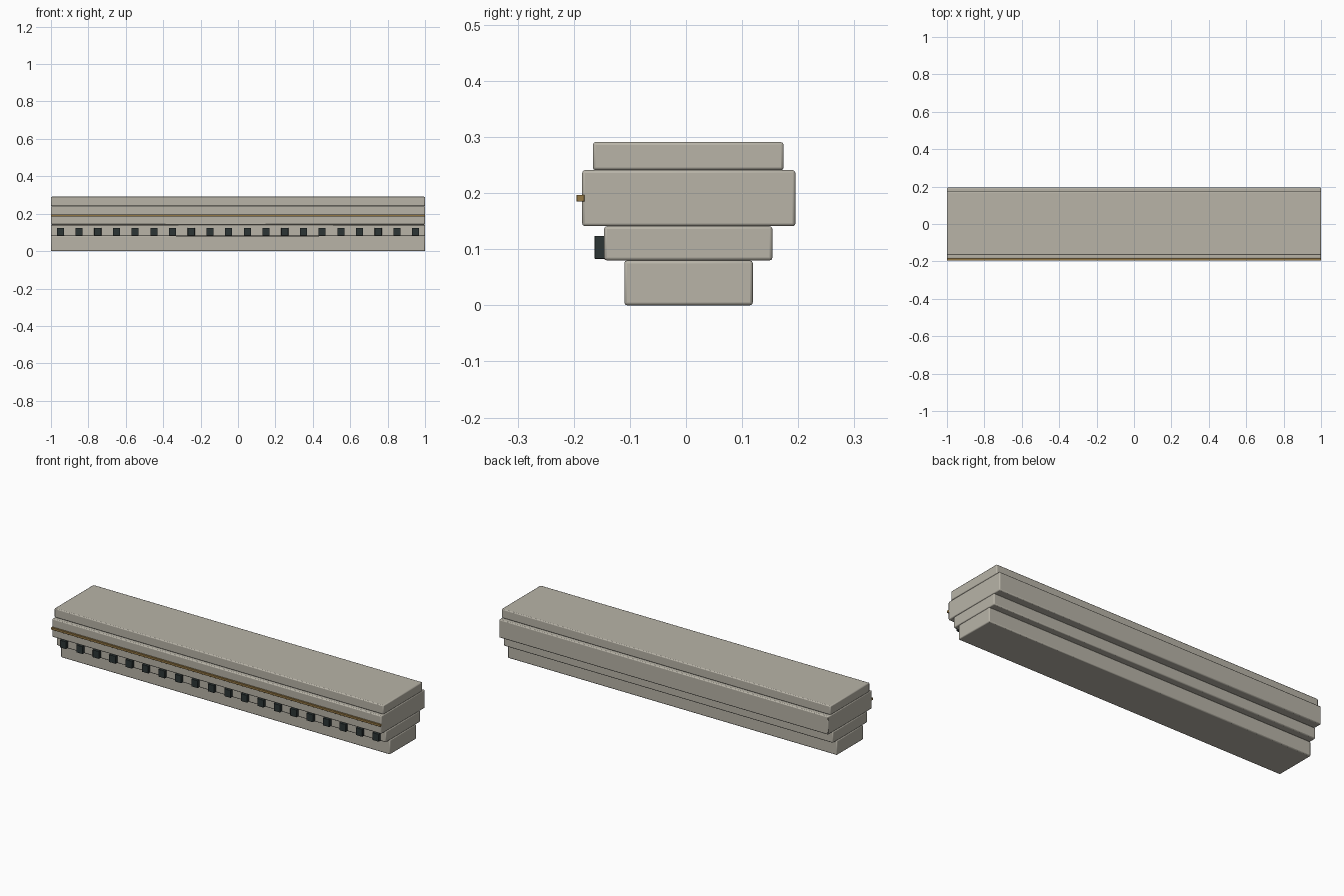
import bpy

cube = bpy.data.objects.get("Cube")
if cube:
    bpy.data.objects.remove(cube, do_unlink=True)


def material(name, rgb):
    mat = bpy.data.materials.new(name)
    mat.use_nodes = True
    mat.diffuse_color = (*rgb, 1)
    mat.node_tree.nodes["Principled BSDF"].inputs["Base Color"].default_value = (*rgb, 1)
    return mat


stone = material("warm_stone", (0.48, 0.455, 0.39))
brass = material("aged_brass", (0.30, 0.19, 0.06))
dark = material("dark_slate", (0.025, 0.035, 0.035))


def block(name, x, y, z, mat, bevel):
    """Bevelled box from (min, max) ranges on each axis."""
    ranges = (x, y, z)
    bpy.ops.mesh.primitive_cube_add(size=1, location=[(a + b) / 2 for a, b in ranges])
    obj = bpy.context.object
    obj.name = name
    obj.scale = [b - a for a, b in ranges]
    bpy.ops.object.transform_apply(location=False, rotation=False, scale=True)
    obj.data.materials.append(mat)
    mod = obj.modifiers.new("Soft edges", "BEVEL")
    mod.width = bevel
    mod.segments = 2
    bpy.ops.object.shade_smooth_by_angle()
    return obj


# Stacked stone courses, stepping outward then back in at the cap
full = (-1, 1)
courses = (
    ("lower_course", (-0.11, 0.119), (0, 0.08)),
    ("dentil_bed", (-0.146, 0.154), (0.08, 0.141)),
    ("projecting_course", (-0.185, 0.195), (0.141, 0.241)),
    ("top_cap", (-0.166, 0.174), (0.241, 0.291)),
)
for name, y, z in courses:
    block(name, full, y, z, stone, 0.005)

# Brass strip along the front of the projecting course
block("brass_strip", full, (-0.195, -0.181), (0.185, 0.197), brass, 0.001)

# Row of dentils under the projecting course
count = 20
for i in range(count):
    x = -0.95 + i * 0.1
    block(f"dentil_{i + 1}", (x - 0.019, x + 0.019), (-0.163, -0.135),
          (0.083, 0.124), dark, 0.001)
